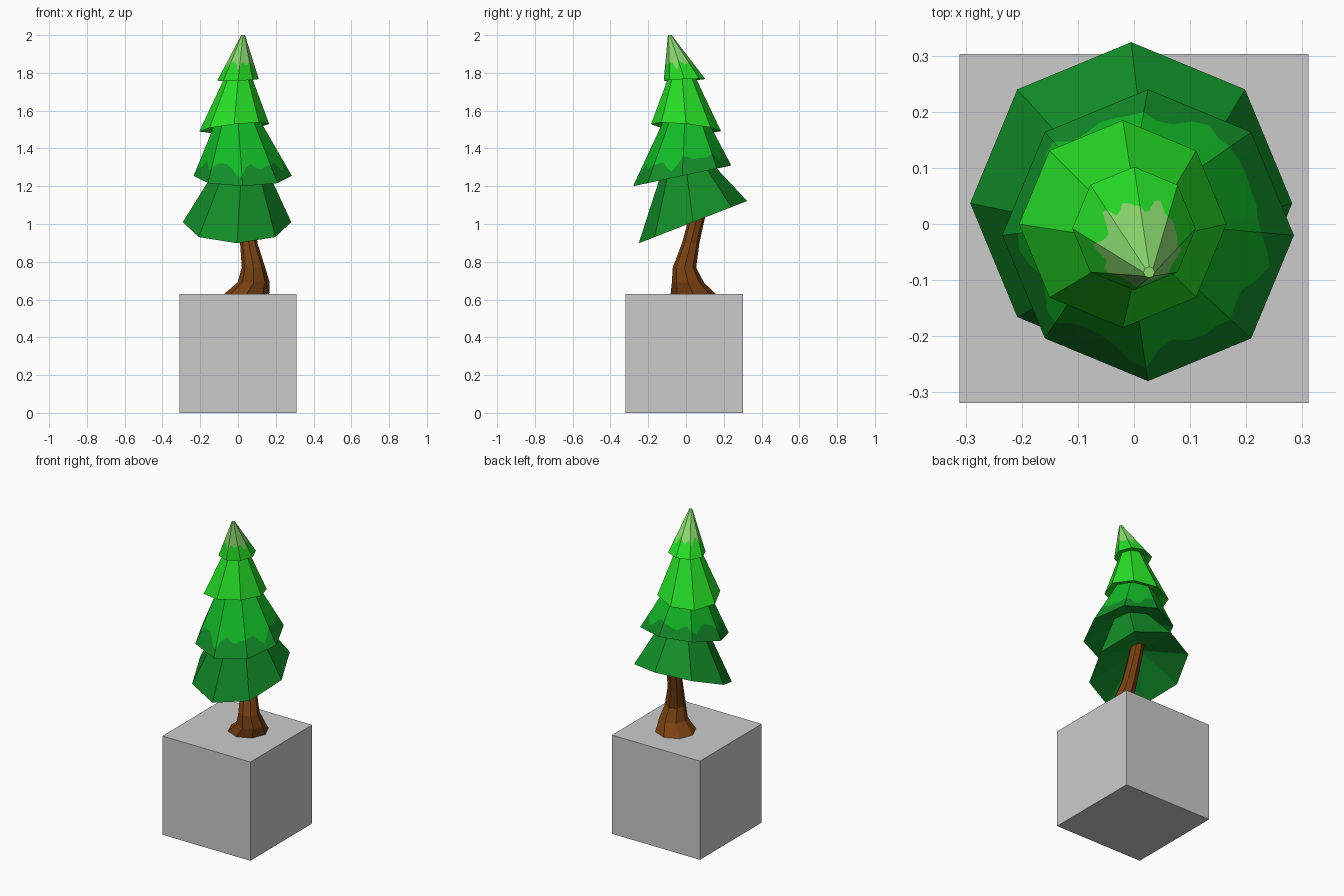
import bpy, bmesh, math
from mathutils import Vector

if "Cube" in bpy.data.objects:
    bpy.data.objects.remove(bpy.data.objects["Cube"])


def material(name, rgb):
    m = bpy.data.materials.new(name)
    m.diffuse_color = (*rgb, 1)
    m.use_nodes = True
    m.node_tree.nodes["Principled BSDF"].inputs["Base Color"].default_value = m.diffuse_color
    return m


GREY = material("stone_grey", (0.6, 0.6, 0.6))
BROWN = material("bark_brown", (0.19, 0.052, 0.006))
DARK = material("dark_green", (0.006, 0.27, 0.021))
MID = material("mid_green", (0.006, 0.50, 0.02))
BRIGHT = material("bright_green", (0.02, 0.74, 0.02))
PALE = material("pale_green", (0.26, 0.70, 0.16))


def ring(x, y, z, r, sx=0.0, sy=0.0, k=1, sides=8):
    """Tilted octagon; each side is split into k pieces, z rises by slope sx, sy."""
    corners = []
    for i in range(sides):
        a = 2 * math.pi * i / sides
        dx, dy = r * math.cos(a), r * math.sin(a)
        corners.append(Vector((x + dx, y + dy, z + sx * dx + sy * dy)))
    return [corners[i].lerp(corners[(i + 1) % sides], j / k)
            for i in range(sides) for j in range(k)]


def loft(name, rings, mats, hollow=0.0):
    """Skin rings from bottom to top; strip i takes mats[i]; underside is hollowed."""
    bm = bmesh.new()
    rows = [[bm.verts.new(p) for p in r] for r in rings]
    n = len(rows[0])
    used = list(dict.fromkeys(mats))
    for s, (low, up) in enumerate(zip(rows, rows[1:])):
        for i in range(n):
            j = (i + 1) % n
            f = bm.faces.new((low[i], low[j], up[j], up[i]))
            f.material_index = used.index(mats[s])
    top = bm.faces.new(rows[-1])
    top.material_index = used.index(mats[-1])
    centre = sum(rings[0], Vector()) / n + Vector((0, 0, hollow))
    c = bm.verts.new(centre)
    for i in range(n):
        bm.faces.new((rows[0][(i + 1) % n], rows[0][i], c))
    bmesh.ops.recalc_face_normals(bm, faces=bm.faces)
    me = bpy.data.meshes.new(name)
    bm.to_mesh(me)
    bm.free()
    for m in used:
        me.materials.append(m)
    ob = bpy.data.objects.new(name, me)
    bpy.context.collection.objects.link(ob)
    return ob


def tier(name, rim, top, mats, hollow, wave=None):
    """One foliage skirt; a wave splits it into two colours along a ragged line."""
    k = 6 if wave else 1
    low, up = ring(*rim, k=k), ring(*top, k=k)
    rings = [low, up]
    if wave:
        mean, amp = wave
        n = len(low)
        mid = []
        for i in range(n):
            a = 2 * math.pi * i / n
            t = mean + amp * (0.6 * math.sin(9 * a + 1) + 0.4 * math.sin(5 * a)
                              + 0.3 * math.sin(14 * a + 2))
            mid.append(low[i].lerp(up[i], t))
        rings = [low, mid, up]
    return loft(name, rings, mats, hollow)


# Stone block
bpy.ops.mesh.primitive_cube_add(size=1, location=(0, -0.008, 0.315))
block = bpy.context.object
block.name = "base_block"
block.scale = (0.622, 0.622, 0.63)
block.data.materials.append(GREY)

# Bent trunk with flared foot
loft("trunk", [ring(0.043, 0.04, 0.625, 0.122),
               ring(0.083, 0.01, 0.69, 0.085),
               ring(0.082, -0.008, 0.77, 0.062),
               ring(0.057, 0.025, 0.90, 0.046),
               ring(0.048, 0.052, 1.01, 0.043),
               ring(0.042, 0.10, 1.18, 0.038)], [BROWN] * 5)

# Foliage tiers: (x, y, z, radius, slope x, slope y)
tier("foliage_bottom", (-0.005, 0.037, 1.01, 0.287, 0, 0.39),
     (0.018, 0.0, 1.30, 0.13, 0, 0.22), [DARK], 0.12)
tier("foliage_lower_middle", (0.025, -0.02, 1.255, 0.26, 0, 0.21),
     (0.0, -0.005, 1.56, 0.11, 0, 0.05), [DARK, MID], 0.08, (0.25, 0.11))
tier("foliage_upper_middle", (-0.02, 0.0, 1.51, 0.185, 0.11, -0.1),
     (0.002, -0.022, 1.79, 0.066, 0, 0), [BRIGHT], 0.05)
tier("foliage_top", (0.0, -0.008, 1.763, 0.11, 0.04, 0.04),
     (0.027, -0.086, 2.0, 0.010, 0, 0), [BRIGHT, PALE], 0.03, (0.35, 0.10))
